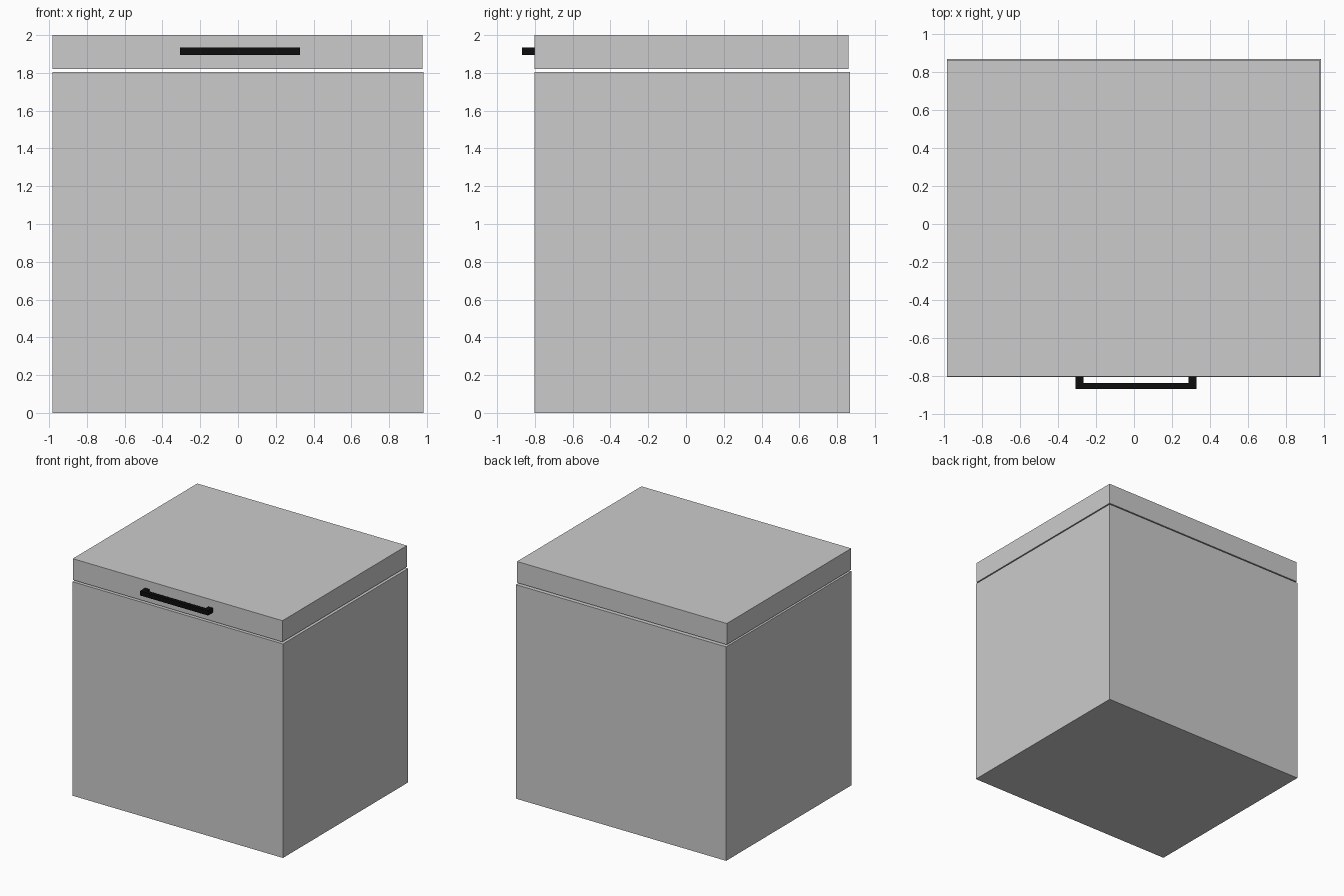
import bpy, bmesh
from mathutils import Vector

if "Cube" in bpy.data.objects:
    bpy.data.objects.remove(bpy.data.objects["Cube"])


def add_box(bm, lo, hi):
    lo, hi = Vector(lo), Vector(hi)
    geo = bmesh.ops.create_cube(bm, size=1)
    bmesh.ops.scale(bm, vec=hi - lo, verts=geo["verts"])
    bmesh.ops.translate(bm, vec=(lo + hi) / 2, verts=geo["verts"])


def make_part(name, boxes, mat=None):
    bm = bmesh.new()
    for lo, hi in boxes:
        add_box(bm, lo, hi)
    mesh = bpy.data.meshes.new(name)
    bm.to_mesh(mesh)
    bm.free()
    obj = bpy.data.objects.new(name, mesh)
    bpy.context.collection.objects.link(obj)
    if mat:
        mesh.materials.append(mat)
    return obj


black = bpy.data.materials.new("black")
black.diffuse_color = (0.004, 0.004, 0.004, 1)
black.use_nodes = True
black.node_tree.nodes["Principled BSDF"].inputs["Base Color"].default_value = black.diffuse_color

# Cabinet and the lid hovering just above it
make_part("cabinet", [((-0.982, -0.803, 0), (0.982, 0.867, 1.806))])
make_part("lid", [((-0.982, -0.801, 1.821), (0.976, 0.859, 2.0))])

# Handle: front bar with a standoff at each end
x0, x1, z0, z1, post = -0.306, 0.327, 1.895, 1.934, 0.042
make_part("handle_bar", [((x0 + post, -0.867, z0), (x1 - post, -0.835, z1))], black)
for side, x in (("left", x0), ("right", x1 - post)):
    make_part(f"handle_post_{side}", [((x, -0.867, z0), (x + post, -0.797, z1))], black)
